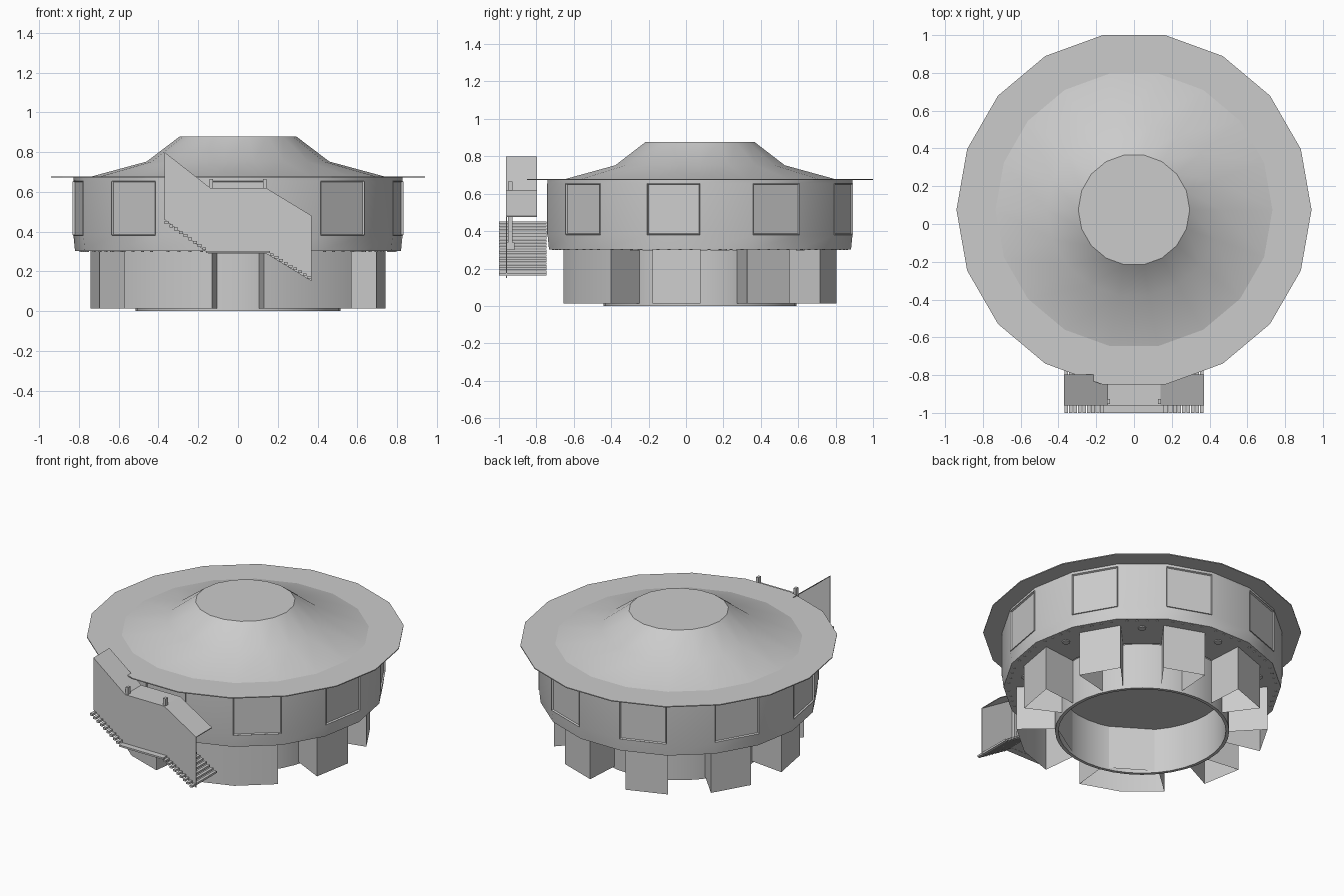
import bpy, bmesh
from math import sin, cos, pi, radians
from mathutils import Vector, Matrix

if "Cube" in bpy.data.objects:
    bpy.data.objects.remove(bpy.data.objects["Cube"])

CY = 0.075          # centre of the round building
N = 18              # sides of the round building


def finish(name, bm, smooth=None, normals=True):
    if normals:
        bmesh.ops.recalc_face_normals(bm, faces=bm.faces)
    me = bpy.data.meshes.new(name)
    bm.to_mesh(me)
    bm.free()
    ob = bpy.data.objects.new(name, me)
    bpy.context.collection.objects.link(ob)
    if smooth:
        bpy.ops.object.select_all(action='DESELECT')
        ob.select_set(True)
        bpy.context.view_layer.objects.active = ob
        bpy.ops.object.shade_smooth_by_angle(angle=radians(smooth))
    return ob


def lathe_bm(profile, n, closed=False, cap_end=False):
    bm = bmesh.new()
    rings = [[bm.verts.new((r * cos(2 * pi * i / n), CY + r * sin(2 * pi * i / n), z))
              for i in range(n)] for r, z in profile]
    pairs = list(zip(rings, rings[1:]))
    if closed:
        pairs.append((rings[-1], rings[0]))
    for a, b in pairs:
        for i in range(n):
            j = (i + 1) % n
            bm.faces.new((a[i], a[j], b[j], b[i]))
    if cap_end:
        bm.faces.new(rings[-1])
    return bm


def add_box(bm, x0, x1, y0, y1, z0, z1):
    m = (Matrix.Translation(((x0 + x1) / 2, (y0 + y1) / 2, (z0 + z1) / 2))
         @ Matrix.Diagonal((x1 - x0, y1 - y0, z1 - z0, 1)))
    bmesh.ops.create_cube(bm, size=1, matrix=m)


def add_prism(bm, pts, offset, mat=Matrix.Identity(4)):
    base = [bm.verts.new(mat @ Vector(p)) for p in pts]
    top = [bm.verts.new(mat @ (Vector(p) + Vector(offset))) for p in pts]
    bm.faces.new(base)
    bm.faces.new(top[::-1])
    for i in range(len(pts)):
        j = (i + 1) % len(pts)
        bm.faces.new((base[i], base[j], top[j], top[i]))


def open_bottom(bm):
    bmesh.ops.recalc_face_normals(bm, faces=bm.faces)
    down = [f for f in bm.faces if f.normal.z < -0.9]
    bmesh.ops.delete(bm, geom=down, context='FACES_ONLY')


def around(deg):
    return Matrix.Translation((0, CY, 0)) @ Matrix.Rotation(radians(deg), 4, 'Z')


# roof and its thin overhanging rim
bm = lathe_bm([(0.733, 0.678), (0.46, 0.752), (0.295, 0.877)], N, cap_end=True)
finish("roof", bm, 25)
bm = lathe_bm([(0.70, 0.672), (0.94, 0.672), (0.94, 0.678), (0.70, 0.678)], N, closed=True)
finish("roof_rim", bm)

# upper wall, with a recessed window in every other side
bm = lathe_bm([(0.52, 0.302), (0.82, 0.302), (0.828, 0.38), (0.828, 0.655),
               (0.828, 0.675)], N)
bmesh.ops.recalc_face_normals(bm, faces=bm.faces)
bm.faces.ensure_lookup_table()
windows = [bm.faces[2 * N + i] for i in range(N) if i % 2 == 1]
bmesh.ops.inset_individual(bm, faces=windows, thickness=0.003, depth=0.004)
bmesh.ops.inset_individual(bm, faces=windows, thickness=0.006, depth=-0.010)
finish("upper_wall", bm, 30)

# hollow round core with a ceiling
bm = lathe_bm([(0.515, 0.30), (0.515, 0.0), (0.495, 0.0), (0.495, 0.295)], 36, cap_end=True)
finish("core", bm, 30)

# base bays under the windows, narrower towards the core and open below
bm = bmesh.new()
for deg in (-10, 30, 70, 110, 150, 190):
    pts = [(0.50, -0.062, 0.012), (0.73, -0.13, 0.012),
           (0.73, 0.13, 0.012), (0.50, 0.062, 0.012)]
    add_prism(bm, pts, (0, 0, 0.291), around(deg))
open_bottom(bm)
finish("base_bays", bm, normals=False)

# wide base pieces on both sides of the front entrance
bm = bmesh.new()
for s in (-1, 1):
    pts = [(s * x, y, 0.012) for x, y in
           ((0.13, -0.655), (0.37, -0.57), (0.57, -0.40), (0.39, -0.24), (0.105, -0.42))]
    add_prism(bm, pts, (0, 0, 0.291))
open_bottom(bm)
finish("entrance_sides", bm, 30, normals=False)

# rivets along the lower wall edge and round lights in the floor gaps
bm = bmesh.new()
for k in range(N):
    for t in (-0.09, -0.03, 0.03, 0.09):
        m = around(10 + 20 * k) @ Matrix.Translation((0.785, t, 0.301))
        bmesh.ops.create_cone(bm, cap_ends=True, segments=6, radius1=0.008,
                              radius2=0.008, depth=0.006, matrix=m)
finish("floor_rivets", bm)
bm = bmesh.new()
for k in range(9):
    m = around(10 + 40 * k) @ Matrix.Translation((0.70, 0, 0.300))
    bmesh.ops.create_cone(bm, cap_ends=True, segments=12, radius1=0.024,
                          radius2=0.024, depth=0.008, matrix=m)
finish("floor_lights", bm)

# front stair: landing and two flights of treads, rising to the left
bm = bmesh.new()
add_box(bm, -0.16, 0.16, -1.0, -0.745, 0.291, 0.302)
for i in range(9):
    dx = 0.0237 * i
    z = 0.278 - 0.0144 * i
    add_box(bm, 0.16 + dx, 0.179 + dx, -1.0, -0.745, z, z + 0.0125)
    z = 0.306 + 0.0165 * i
    add_box(bm, -0.179 - dx, -0.16 - dx, -1.0, -0.745, z, z + 0.0145)
finish("stair_treads", bm)

# front panel of the stair and the sheet on top of it
bm = bmesh.new()
top = [(-0.37, 0.80), (-0.14, 0.62), (0.14, 0.62), (0.37, 0.48)]
low = [(0.37, 0.15), (0.14, 0.29), (-0.15, 0.29), (-0.37, 0.46)]
add_prism(bm, [(x, -0.962, z) for x, z in top + low], (0, 0.006, 0))
finish("stair_panel", bm)
bm = bmesh.new()
under = [(x, z - 0.005) for x, z in reversed(top)]
add_prism(bm, [(x, -0.956, z) for x, z in top + under], (0, 0.159, 0))
finish("stair_cover", bm)

# posts holding the stair, with thicker feet
bm = bmesh.new()
for x in (-0.135, 0.135):
    add_box(bm, x - 0.009, x + 0.009, -0.953, -0.927, 0.30, 0.665)
    add_box(bm, x - 0.016, x + 0.016, -0.956, -0.917, 0.30, 0.34)
finish("stair_posts", bm)
